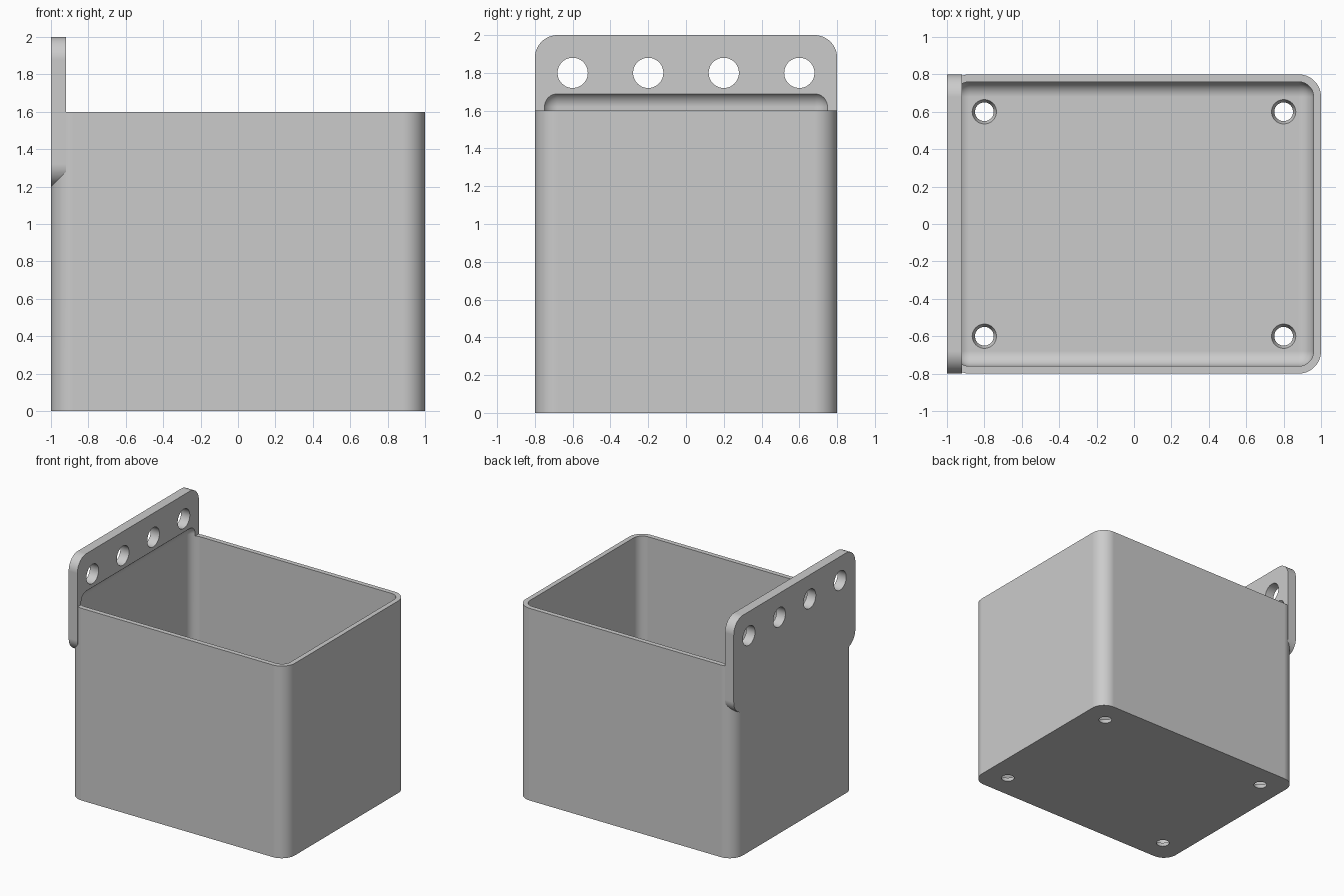
import bpy
import bmesh
from mathutils import Matrix, Vector

if "Cube" in bpy.data.objects:
    bpy.data.objects.remove(bpy.data.objects["Cube"])

SEGMENTS = 14


def add_object(name, bm):
    bmesh.ops.recalc_face_normals(bm, faces=bm.faces)
    mesh = bpy.data.meshes.new(name)
    bm.to_mesh(mesh)
    bm.free()
    obj = bpy.data.objects.new(name, mesh)
    bpy.context.collection.objects.link(obj)
    return obj


def rounded_box(name, low, high, radius, axes):
    """Box between two corners, rounding the edges that run along the given axes."""
    low, high = Vector(low), Vector(high)
    bm = bmesh.new()
    bmesh.ops.create_cube(bm, size=1)
    bmesh.ops.scale(bm, vec=high - low, verts=bm.verts)
    bmesh.ops.translate(bm, vec=(low + high) / 2, verts=bm.verts)
    edges = [e for e in bm.edges
             if any(abs((e.verts[0].co - e.verts[1].co)["xyz".index(a)]) > 0.01 for a in axes)]
    bmesh.ops.bevel(bm, geom=edges, offset=radius, segments=SEGMENTS,
                    profile=0.5, affect='EDGES')
    return add_object(name, bm)


def hole_cutters(name, places, r_start, r_end, depth, axis):
    """One helper mesh holding a round cutter at every place."""
    bm = bmesh.new()
    turn = Matrix.Rotation(1.5707963, 4, 'Y') if axis == 'x' else Matrix()
    for place in places:
        bmesh.ops.create_cone(bm, cap_ends=True, segments=48, radius1=r_start,
                              radius2=r_end, depth=depth,
                              matrix=Matrix.Translation(place) @ turn)
    return add_object(name, bm)


def combine(target, other, operation):
    other.hide_render = True
    mod = target.modifiers.new(operation.title(), 'BOOLEAN')
    mod.operation = operation
    mod.solver = 'EXACT'
    mod.object = other
    bpy.context.view_layer.objects.active = target
    bpy.ops.object.modifier_apply(modifier=mod.name)
    bpy.data.objects.remove(other)


# Outer body and the mounting plate on its left-hand end
bin_body = rounded_box("storage_bin", (-1, -0.8, 0), (1, 0.8, 1.6), 0.12, "z")
plate = rounded_box("mounting_plate", (-1, -0.8, 1.2), (-0.92, 0.8, 2), 0.12, "x")
combine(bin_body, plate, 'UNION')

# Cavity with filleted floor, which also scoops into the plate above the rim
cavity = rounded_box("cavity_cutter", (-0.96, -0.76, 0.04), (0.96, 0.76, 1.7), 0.08, "xyz")
combine(bin_body, cavity, 'DIFFERENCE')

# Tapered drain holes in the floor
drains = [(x, y, 0.02) for x in (-0.8, 0.8) for y in (-0.6, 0.6)]
combine(bin_body, hole_cutters("drain_cutter", drains, 0.0425, 0.0725, 0.08, 'z'), 'DIFFERENCE')

# Hanging holes through the plate
hangers = [(-0.96, y, 1.8) for y in (-0.6, -0.2, 0.2, 0.6)]
combine(bin_body, hole_cutters("hanger_cutter", hangers, 0.08, 0.08, 0.2, 'x'), 'DIFFERENCE')

# Single plain grey material
grey = bpy.data.materials.new("light_grey")
grey.use_nodes = True
colour = (0.6, 0.6, 0.6, 1)
grey.diffuse_color = colour
grey.node_tree.nodes["Principled BSDF"].inputs["Base Color"].default_value = colour
bin_body.data.materials.clear()
bin_body.data.materials.append(grey)
for face in bin_body.data.polygons:
    face.material_index = 0

# Smooth fillets, crisp rims, flat walls
bpy.ops.object.select_all(action='DESELECT')
bin_body.select_set(True)
bpy.context.view_layer.objects.active = bin_body
bpy.ops.object.shade_smooth_by_angle(angle=0.52)
weighted = bin_body.modifiers.new("Flat walls", 'WEIGHTED_NORMAL')
weighted.keep_sharp = True
